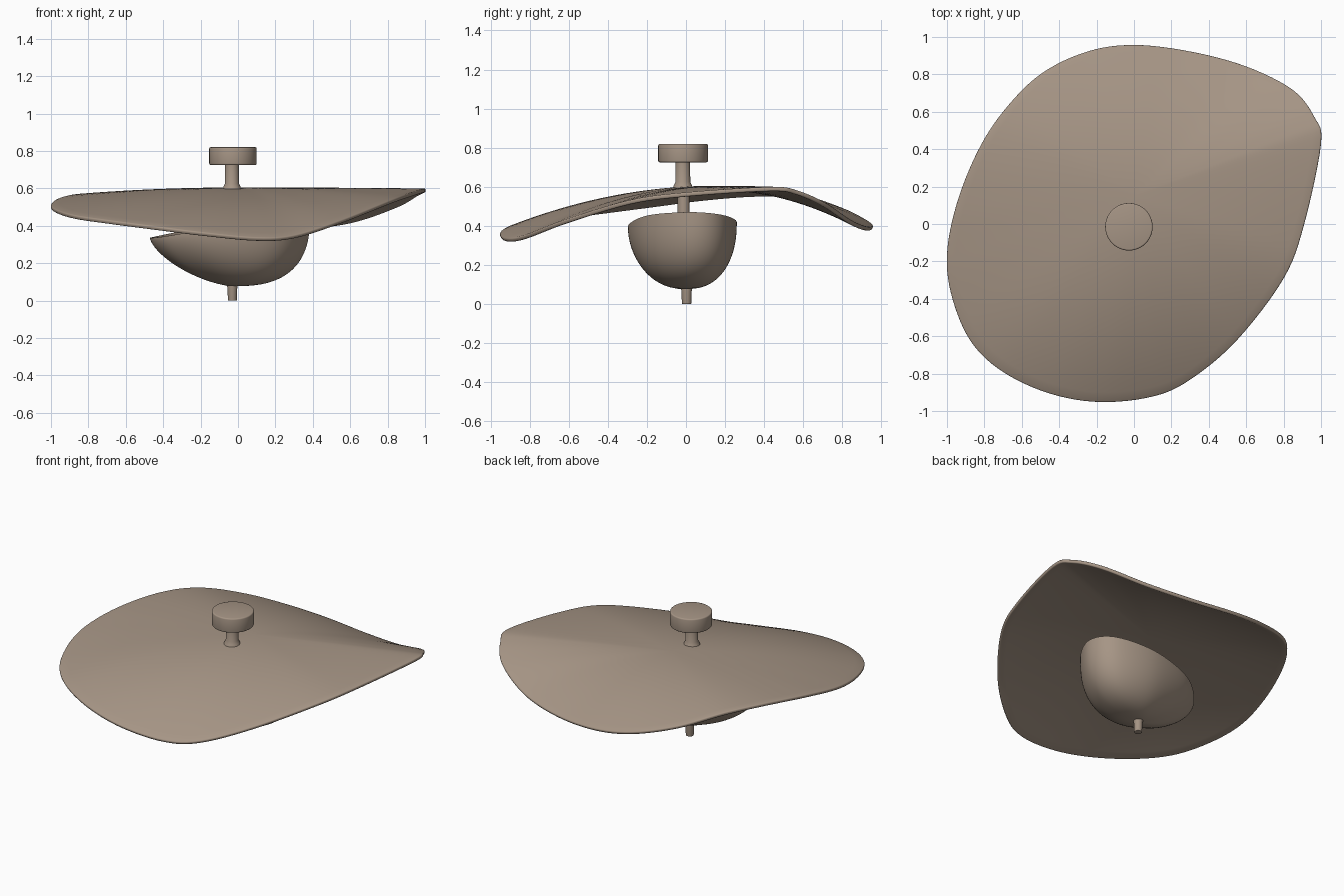
import bpy, bmesh, math
from mathutils import Vector

cube = bpy.data.objects.get("Cube")
if cube:
    bpy.data.objects.remove(cube, do_unlink=True)

# Single warm taupe finish
taupe = bpy.data.materials.new("warm_taupe")
taupe.use_nodes = True
colour = (0.38, 0.30, 0.235, 1)
taupe.diffuse_color = colour
taupe.node_tree.nodes["Principled BSDF"].inputs["Base Color"].default_value = colour


def finish(name, bm, thickness=0, offset=0, bevel=0):
    """Turn a bmesh into a smooth object with optional thickness and rounded edges."""
    bmesh.ops.recalc_face_normals(bm, faces=bm.faces)
    mesh = bpy.data.meshes.new(name)
    bm.to_mesh(mesh)
    bm.free()
    mesh.materials.append(taupe)
    obj = bpy.data.objects.new(name, mesh)
    bpy.context.collection.objects.link(obj)
    bpy.ops.object.select_all(action='DESELECT')
    obj.select_set(True)
    bpy.context.view_layer.objects.active = obj
    if thickness:
        mod = obj.modifiers.new("thickness", 'SOLIDIFY')
        mod.thickness, mod.offset = thickness, offset
        bpy.ops.object.modifier_apply(modifier=mod.name)
    if bevel:
        mod = obj.modifiers.new("rounding", 'BEVEL')
        mod.width, mod.segments = bevel, 3
        mod.limit_method, mod.angle_limit = 'ANGLE', math.radians(50)
        bpy.ops.object.modifier_apply(modifier=mod.name)
    bpy.ops.object.shade_smooth_by_angle(angle=math.radians(40))
    return obj


def closed_curve(points, steps):
    """Smooth closed curve through the given points."""
    pts = [Vector(p) for p in points]
    n, out = len(pts), []
    for i in range(n):
        a, b, c, d = (pts[(i + k) % n] for k in (-1, 0, 1, 2))
        for s in range(steps):
            t = s / steps
            out.append(0.5 * (2 * b + (c - a) * t + (2 * a - 5 * b + 4 * c - d) * t ** 2
                              + (3 * b - a - 3 * c + d) * t ** 3))
    return out


def rim_surface(rim, centre, profile, rings):
    """Bowed sheet from a centre point out to a free-form rim."""
    bm = bmesh.new()
    centre = Vector(centre)
    hub = bm.verts.new(centre)
    inner = None
    for k in range(1, rings + 1):
        ring = []
        for p in rim:
            d = p - centre
            r, h = profile(k / rings, math.atan2(d.y, d.x))
            ring.append(bm.verts.new(centre + Vector((d.x * r, d.y * r, d.z * h))))
        for i in range(len(ring)):
            j = (i + 1) % len(ring)
            if inner:
                bm.faces.new((inner[i], ring[i], ring[j], inner[j]))
            else:
                bm.faces.new((hub, ring[i], ring[j]))
        inner = ring
    return bm


def turned(name, x, y, profile, bevel=0, segments=48):
    """Solid of revolution from (radius, z) pairs."""
    bm = bmesh.new()
    rings = []
    for r, z in profile:
        rings.append([bm.verts.new((x + r * math.cos(math.tau * i / segments),
                                    y + r * math.sin(math.tau * i / segments), z))
                      for i in range(segments)])
    for lo, hi in zip(rings, rings[1:]):
        for i in range(segments):
            j = (i + 1) % segments
            bm.faces.new((lo[i], lo[j], hi[j], hi[i]))
    bm.faces.new(rings[0][::-1])
    bm.faces.new(rings[-1])
    return finish(name, bm, bevel=bevel)


# Large petal-like shade
shade_rim = [
    (1.0, .43, .588), (.965, .57, .57), (.85, .715, .505), (.6, .84, .42),
    (.3, .92, .385), (0, .955, .39), (-.25, .92, .42), (-.5, .80, .48),
    (-.7, .60, .545), (-.84, .38, .56), (-.95, .1, .54), (-1.0, -.17, .505),
    (-.97, -.4, .475), (-.87, -.63, .445), (-.7, -.79, .42), (-.45, -.905, .387),
    (-.18, -.95, .353), (.1, -.92, .327), (.3, -.83, .34), (.55, -.62, .42),
    (.8, -.29, .52), (.91, 0, .56)]
finish("shade", rim_surface(closed_curve(shade_rim, 6), (0, .15, .594),
                            lambda t, a: (t, t * t), 20),
       thickness=.022, bevel=.008)


# Deep bowl beneath, steep on its high end and shallow on its low end
def bowl_profile(t, angle):
    e = 2 / (2.1 + 0.6 * math.cos(angle))
    q = t * math.pi / 2
    return math.sin(q) ** e, 1 - max(math.cos(q), 0) ** e


bowl_rim = [
    (.385, .03, .47), (.31, .19, .455), (.05, .26, .42), (-.25, .2, .38),
    (-.43, .05, .345), (-.468, -.07, .335), (-.38, -.2, .345), (-.15, -.293, .385),
    (.1, -.27, .425), (.28, -.17, .458)]
finish("bowl", rim_surface(closed_curve(bowl_rim, 10), (-.03, 0, .077), bowl_profile, 24),
       thickness=.012, offset=-1)

# Ceiling mount, stem and lower finial
turned("ceiling_mount", -.027, -.015, [(.127, .725), (.127, .82)], bevel=.008)
turned("upper_stem", -.032, -.016,
       [(.052, .59), (.046, .608), (.038, .625), (.037, .73)])
turned("lower_stem", -.03, -.012, [(.031, .078), (.031, .595)])
turned("finial", -.03, .003, [(.024, 0), (.026, .065), (.031, .088)], bevel=.004)
